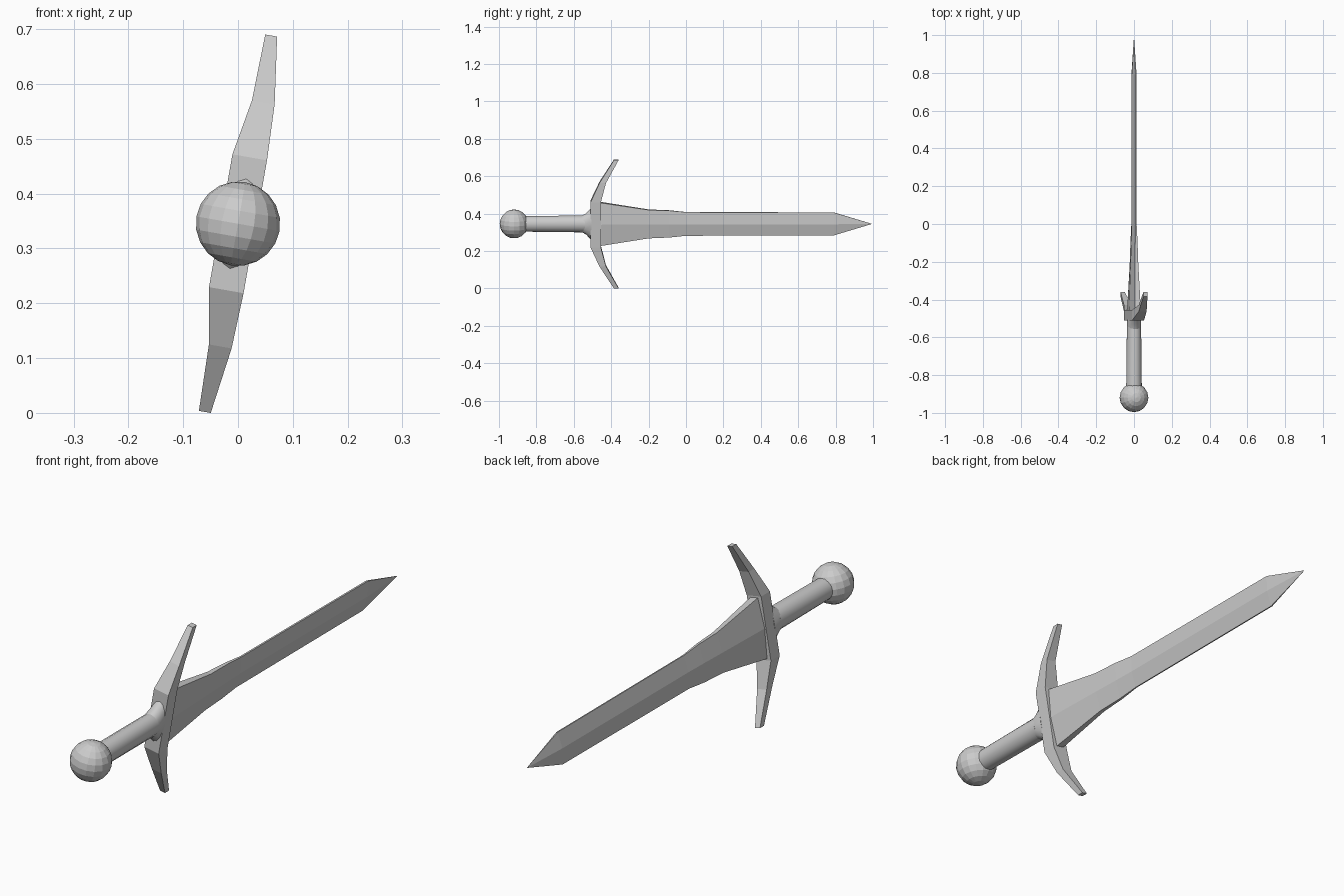
import bpy, bmesh
from math import sin, cos, pi, radians

if "Cube" in bpy.data.objects:
    bpy.data.objects.remove(bpy.data.objects["Cube"])

ROLL, HEIGHT = radians(10), 0.345   # sword lies along y, rolled about its length


def finish(name, bm, smooth=False):
    bmesh.ops.recalc_face_normals(bm, faces=bm.faces)
    mesh = bpy.data.meshes.new(name)
    bm.to_mesh(mesh)
    bm.free()
    ob = bpy.data.objects.new(name, mesh)
    bpy.context.collection.objects.link(ob)
    ob.rotation_euler = (0, ROLL, 0)
    ob.location = (0, 0, HEIGHT)
    if smooth:
        bpy.context.view_layer.objects.active = ob
        ob.select_set(True)
        bpy.ops.object.shade_smooth_by_angle(angle=radians(35))
        ob.select_set(False)
    return ob


def loft(name, sections, tip=None, smooth=False):
    """Skin equal-length rings of points, capping the ends."""
    bm = bmesh.new()
    rings = [[bm.verts.new(p) for p in s] for s in sections]
    n = len(rings[0])
    for a, b in zip(rings, rings[1:]):
        for i in range(n):
            j = (i + 1) % n
            bm.faces.new((a[i], a[j], b[j], b[i]))
    bm.faces.new(rings[0])
    if tip:
        t = bm.verts.new(tip)
        for i in range(n):
            bm.faces.new((rings[-1][i], rings[-1][(i + 1) % n], t))
    else:
        bm.faces.new(rings[-1])
    return finish(name, bm, smooth)


def ellipse(y, rx, rz, n=16):
    return [(rx * cos(2 * pi * i / n), y, rz * sin(2 * pi * i / n)) for i in range(n)]


# Blade: y, half width, edge half thickness, ridge half thickness
def blade_ring(y, w, e, r):
    return [(-e, y, w), (e, y, w), (r, y, 0), (e, y, -w), (-e, y, -w), (-r, y, 0)]


loft("blade", [blade_ring(*s) for s in (
    (-0.48, 0.118, 0.016, 0.027), (-0.45, 0.116, 0.016, 0.026),
    (-0.20, 0.077, 0.009, 0.018), (-0.09, 0.073, 0.006, 0.014),
    (0.0, 0.064, 0.003, 0.012), (0.79, 0.062, 0.003, 0.012))],
    tip=(0, 0.995, 0))

# Crossguard: distance along the guard, back y, front y, x min, x max
half = [(0.123, -0.51, -0.455, -0.032, 0.032),
        (0.226, -0.463, -0.428, -0.014, 0.028),
        (0.3485, -0.385, -0.36, -0.011, 0.011)]
stations = [(-u, *r) for u, *r in reversed(half)] + half
loft("crossguard", [[(a, b, u), (c, b, u), (c, f, u), (a, f, u)]
                    for u, b, f, a, c in stations])

# Grip and the flared collar that meets the guard
loft("grip", [ellipse(-0.87, 0.042, 0.042), ellipse(-0.54, 0.038, 0.046)], smooth=True)
loft("collar", [ellipse(-0.555, 0.036, 0.046), ellipse(-0.535, 0.038, 0.057),
                ellipse(-0.505, 0.034, 0.088)], smooth=True)

# Pommel ball
bm = bmesh.new()
bmesh.ops.create_uvsphere(bm, u_segments=16, v_segments=10, radius=0.077)
bmesh.ops.translate(bm, verts=bm.verts, vec=(0, -0.919, 0))
finish("pommel", bm)
